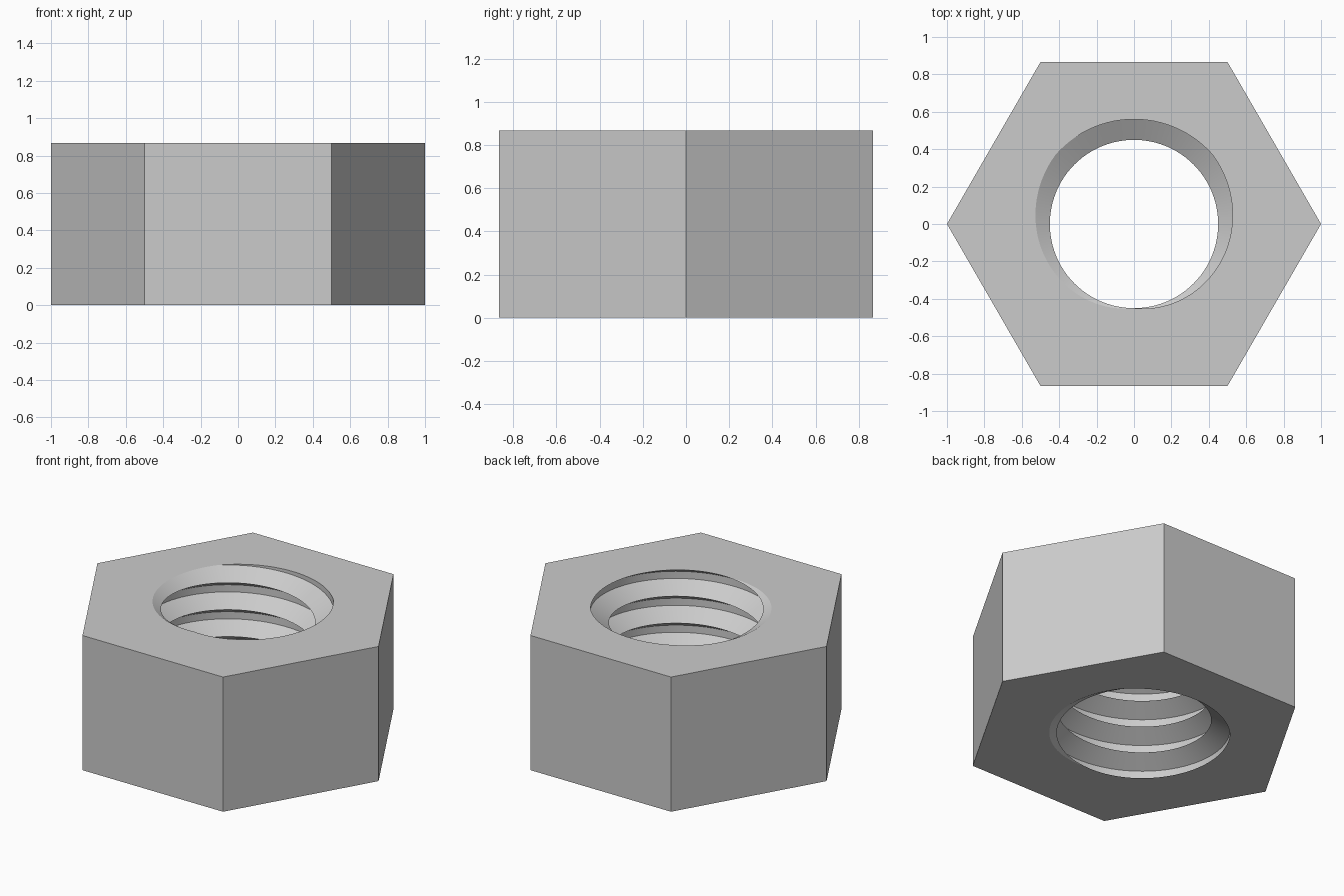
import bpy, bmesh
from math import sin, cos, pi, tan, radians

cube = bpy.data.objects.get("Cube")
if cube:
    bpy.data.objects.remove(cube)

HEIGHT = 0.866
PITCH = HEIGHT / 5
MINOR, MAJOR = 0.45, 0.56
STEPS = 96                                        # segments per thread turn
FLANK = (MAJOR - MINOR) / tan(radians(60))        # height of one flank

bm = bmesh.new()

# Threaded bore: sweep sharp crest and flat root along a right-handed helix
profile = [(MINOR, 0), (MAJOR, -FLANK), (MAJOR, FLANK - PITCH), (MINOR, -PITCH)]
rows = []
for i in range(-7 * STEPS, 2 * STEPS + 1):
    turn = i / STEPS
    a = 2 * pi * turn - pi / 2
    rows.append([bm.verts.new((r * cos(a), r * sin(a), HEIGHT + PITCH * turn + dz))
                 for r, dz in profile])
for r0, r1 in zip(rows, rows[1:]):
    for j in range(len(profile) - 1):
        bm.faces.new((r0[j], r0[j + 1], r1[j + 1], r1[j]))
bmesh.ops.remove_doubles(bm, verts=bm.verts[:], dist=1e-4)

# Trim the thread flush with both ends
for z, direction in ((0, -1), (HEIGHT, 1)):
    bmesh.ops.bisect_plane(bm, geom=bm.verts[:] + bm.edges[:] + bm.faces[:], dist=1e-6,
                           plane_co=(0, 0, z), plane_no=(0, 0, direction), clear_outer=True)
bmesh.ops.remove_doubles(bm, verts=bm.verts[:], dist=1e-5)

# Hexagonal ends, each filled around its thread opening
rings = []
for z in (0, HEIGHT):
    rim = [e for e in bm.edges if e.is_boundary and all(abs(v.co.z - z) < 1e-4 for v in e.verts)]
    ring = [bm.verts.new((cos(k * pi / 3), sin(k * pi / 3), z)) for k in range(6)]
    sides = [bm.edges.new((ring[k], ring[(k + 1) % 6])) for k in range(6)]
    bmesh.ops.triangle_fill(bm, edges=rim + sides, use_beauty=True, normal=(0, 0, 1))
    rings.append(ring)

# Six flat outer walls
low, high = rings
for k in range(6):
    n = (k + 1) % 6
    bm.faces.new((low[k], low[n], high[n], high[k]))
bmesh.ops.recalc_face_normals(bm, faces=bm.faces[:])

mesh = bpy.data.meshes.new("hex_nut")
bm.to_mesh(mesh)
bm.free()
nut = bpy.data.objects.new("hex_nut", mesh)
bpy.context.collection.objects.link(nut)

# Plain grey metal
steel = bpy.data.materials.new("plain_grey")
steel.use_nodes = True
grey = (0.6, 0.6, 0.6, 1)
steel.diffuse_color = grey
steel.node_tree.nodes["Principled BSDF"].inputs["Base Color"].default_value = grey
mesh.materials.append(steel)

bpy.ops.object.select_all(action='DESELECT')
nut.select_set(True)
bpy.context.view_layer.objects.active = nut
bpy.ops.object.shade_smooth_by_angle(angle=radians(20))
